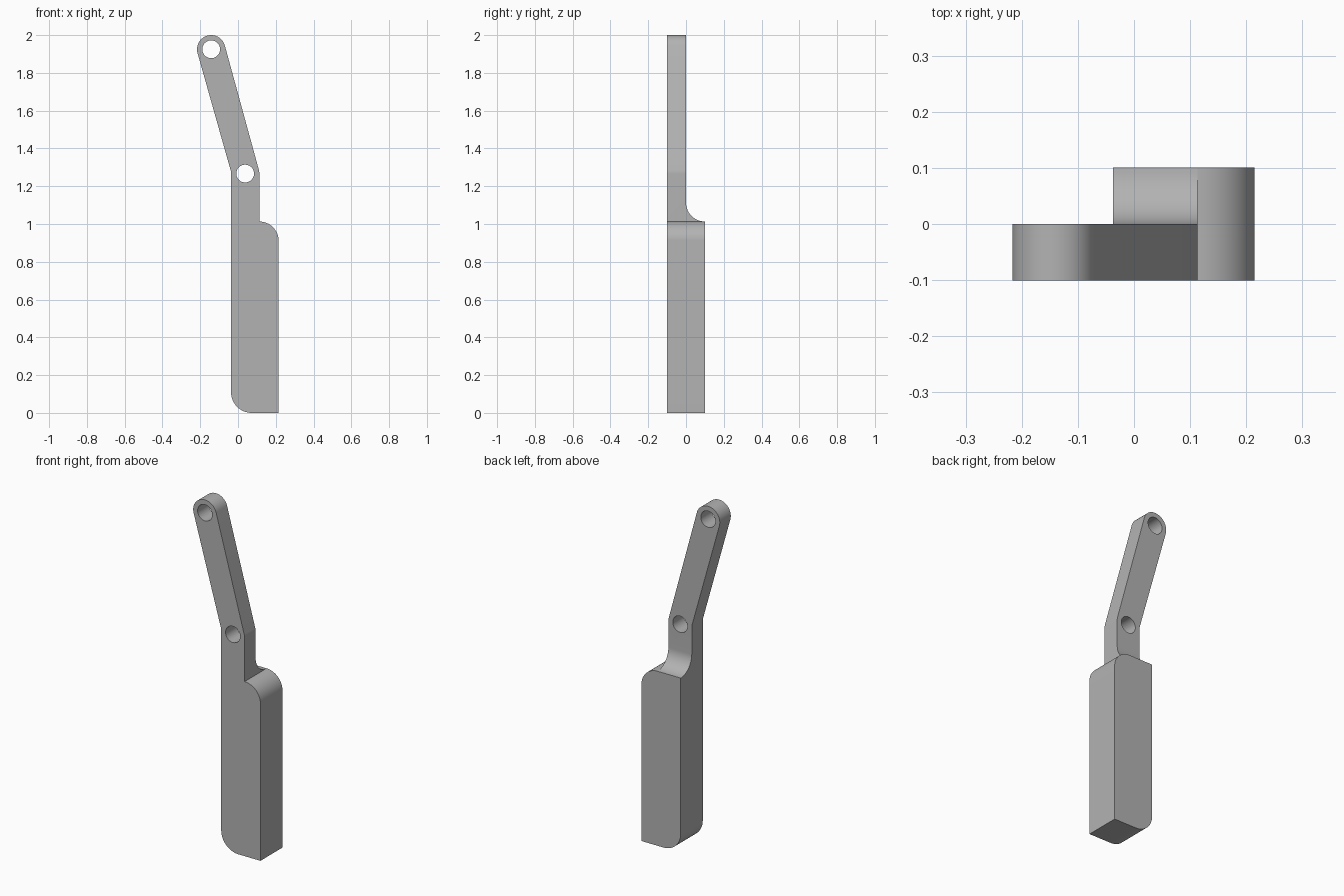
import bpy, bmesh
from math import cos, sin, pi, atan2
from mathutils import Vector

if "Cube" in bpy.data.objects:
    bpy.data.objects.remove(bpy.data.objects["Cube"])

grey = bpy.data.materials.new("plain grey")
grey.use_nodes = True
grey.diffuse_color = (0.45, 0.45, 0.45, 1)
grey.node_tree.nodes["Principled BSDF"].inputs["Base Color"].default_value = grey.diffuse_color


def arc(centre, r, start, end, steps=16):
    return [(centre[0] + r * cos(start + (end - start) * i / steps),
             centre[1] + r * sin(start + (end - start) * i / steps)) for i in range(steps + 1)]


def prism(name, points, direction):
    """Extrude a closed outline of 3D points along a direction."""
    bm = bmesh.new()
    face = bm.faces.new([bm.verts.new(p) for p in points])
    extruded = bmesh.ops.extrude_face_region(bm, geom=[face])["geom"]
    moved = [g for g in extruded if isinstance(g, bmesh.types.BMVert)]
    bmesh.ops.translate(bm, verts=moved, vec=direction)
    bmesh.ops.recalc_face_normals(bm, faces=bm.faces)
    mesh = bpy.data.meshes.new(name)
    bm.to_mesh(mesh)
    bm.free()
    mesh.materials.append(grey)
    obj = bpy.data.objects.new(name, mesh)
    bpy.context.collection.objects.link(obj)
    return obj


# Main dimensions
half = 0.101
left, right, step_x, step_z = -0.037, 0.215, 0.113, 1.013
pivot, tip = Vector((0.038, 1.267)), Vector((-0.142, 1.925))
arm_r, hole_r, corner = 0.075, 0.047, 0.102
lean = atan2(tip.y - pivot.y, tip.x - pivot.x) - pi / 2

# Handle, neck and leaning arm in one front outline
outline = [(right, 0)]
outline += arc((right - corner, step_z - corner), corner, 0, pi / 2)
outline += arc(pivot, arm_r, 0, lean, 4)
outline += arc(tip, arm_r, lean, lean + pi, 32)
inner_z = pivot.y + arm_r * sin(lean) / (1 + cos(lean))
outline += [(left, inner_z)]
outline += arc((left + 0.11, 0.11), 0.11, pi, 1.5 * pi)
lever = prism("lever", [(x, -half, z) for x, z in outline], (0, 2 * half, 0))

# Cutter that thins the back of the neck and arm with a concave fillet
fillet = arc((half, step_z + half), half, pi, 1.5 * pi)
section = fillet + [(0.2, step_z), (0.2, 2.2), (0, 2.2)]
cutters = [prism("back_relief_cutter", [(-0.5, y, z) for y, z in section], (1, 0, 0))]

# Cutters for the two pin holes
for name, centre in (("pivot", pivot), ("tip", tip)):
    ring = arc(centre, hole_r, 0, 2 * pi, 48)[:-1]
    cutters.append(prism(name + "_hole_cutter", [(x, -0.3, z) for x, z in ring], (0, 0.6, 0)))

for cutter in cutters:
    cutter.hide_render = True
    cutter.hide_viewport = True
    cut = lever.modifiers.new(cutter.name, "BOOLEAN")
    cut.operation = "DIFFERENCE"
    cut.solver = "EXACT"
    cut.object = cutter

# Bake the cuts, then smooth the curved walls
baked = bpy.data.meshes.new_from_object(lever.evaluated_get(bpy.context.evaluated_depsgraph_get()))
lever.modifiers.clear()
lever.data = baked
for cutter in cutters:
    bpy.data.objects.remove(cutter)
bpy.ops.object.select_all(action="DESELECT")
lever.select_set(True)
bpy.context.view_layer.objects.active = lever
bpy.ops.object.shade_smooth_by_angle(angle=pi / 6)
